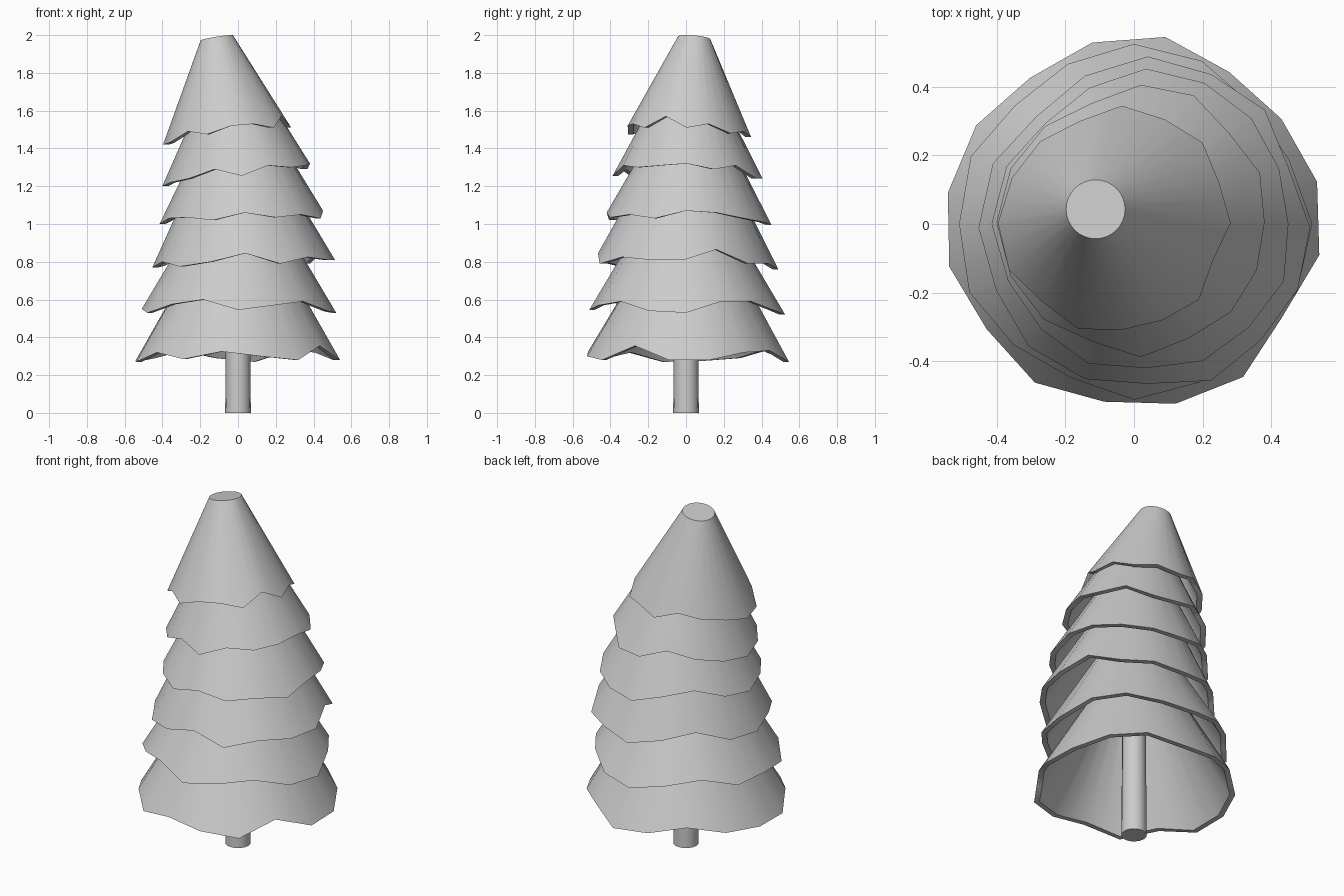
import bpy, bmesh, math

if "Cube" in bpy.data.objects:
    bpy.data.objects.remove(bpy.data.objects["Cube"])

SIDES = 32
WALL = 0.03      # wall thickness, measured level
FLARE = 0.5      # lower rim points sit further out


def finish(bm, name):
    bmesh.ops.recalc_face_normals(bm, faces=bm.faces)
    mesh = bpy.data.meshes.new(name)
    bm.to_mesh(mesh)
    bm.free()
    ob = bpy.data.objects.new(name, mesh)
    bpy.context.collection.objects.link(ob)
    bpy.ops.object.select_all(action='DESELECT')
    bpy.context.view_layer.objects.active = ob
    ob.select_set(True)
    bpy.ops.object.shade_smooth_by_angle(angle=math.radians(48))
    return ob


# Branch tier: leaning hollow cone with a closed top and a ragged rim
def tier(name, base, radius, top, top_radius, top_z, rim, turn=0):
    n = len(rim)
    mean = sum(rim) / n / 100
    lean = [(base[i] - top[i]) / (top_z - mean) for i in (0, 1)]
    bm = bmesh.new()

    def rim_point(k, inset):
        a = 2 * math.pi * k / n + math.radians(turn)
        z = rim[k % n] / 100
        r = radius - inset - FLARE * (z - mean)
        return (base[0] + r * math.cos(a), base[1] + r * math.sin(a), z)

    def shell(inset, drop):
        lower, upper = [], []
        for i in range(SIDES):
            # straight segments between the rim points
            k, f = divmod(i * n / SIDES, 1)
            p, q = rim_point(int(k), inset), rim_point(int(k) + 1, inset)
            lower.append(bm.verts.new([u * (1 - f) + v * f for u, v in zip(p, q)]))
            a = 2 * math.pi * i / SIDES + math.radians(turn)
            r = top_radius - inset
            x, y = r * math.cos(a), r * math.sin(a)
            upper.append(bm.verts.new((top[0] + x, top[1] + y,
                                       top_z - drop + lean[0] * x + lean[1] * y)))
        bridge(lower, upper)
        bm.faces.new(upper)
        return lower

    def bridge(a, b):
        for i in range(SIDES):
            j = (i + 1) % SIDES
            bm.faces.new((a[i], a[j], b[j], b[i]))

    bridge(shell(0, 0), shell(WALL, 0.03))
    return finish(bm, name)


# Rim heights in hundredths, counter-clockwise from +x
tier("tier_1", (0, 0), 0.538, (0, 0.02), 0.16, 0.95,
     [28, 28, 32, 33, 27, 29, 33, 29, 27.5, 27, 32, 28.5, 32.5, 30, 28, 35.5], -9.5)
tier("tier_2", (0, 0), 0.505, (0, 0), 0.17, 1.12,
     [53, 59, 59, 54, 52, 56, 59, 54, 55, 53, 57.5, 60, 54.5, 57, 59, 54])
tier("tier_3", (0.04, -0.01), 0.477, (-0.01, 0.01), 0.2, 1.33,
     [81, 86.5, 79, 79, 76, 80, 84, 78, 77, 80, 77.5, 80, 84.5, 79, 82.5, 81])
tier("tier_4", (0.035, 0), 0.433, (0.0, 0.02), 0.18, 1.5,
     [107, 106, 103, 101, 99.5, 104, 107, 102, 100, 103, 103.5, 102, 106, 103.5, 105, 103])
tier("tier_5", (0.02, 0.005), 0.387, (-0.03, 0.015), 0.15, 1.72,
     [132, 129, 131, 124, 124, 129, 125, 122, 120, 122, 124, 129, 125.5, 131, 130, 131])
tier("tier_6", (-0.035, 0.003), 0.327, (-0.112, 0.043), 0.086, 1.985,
     [151, 153, 148, 149, 146, 150, 147, 145, 142, 143, 149, 147.5, 152, 153, 151, 157])

# Trunk
bm = bmesh.new()
bmesh.ops.create_cone(bm, cap_ends=True, segments=16, radius1=0.068,
                      radius2=0.06, depth=0.9)
bmesh.ops.translate(bm, verts=bm.verts, vec=(0, 0, 0.45))
finish(bm, "trunk")
